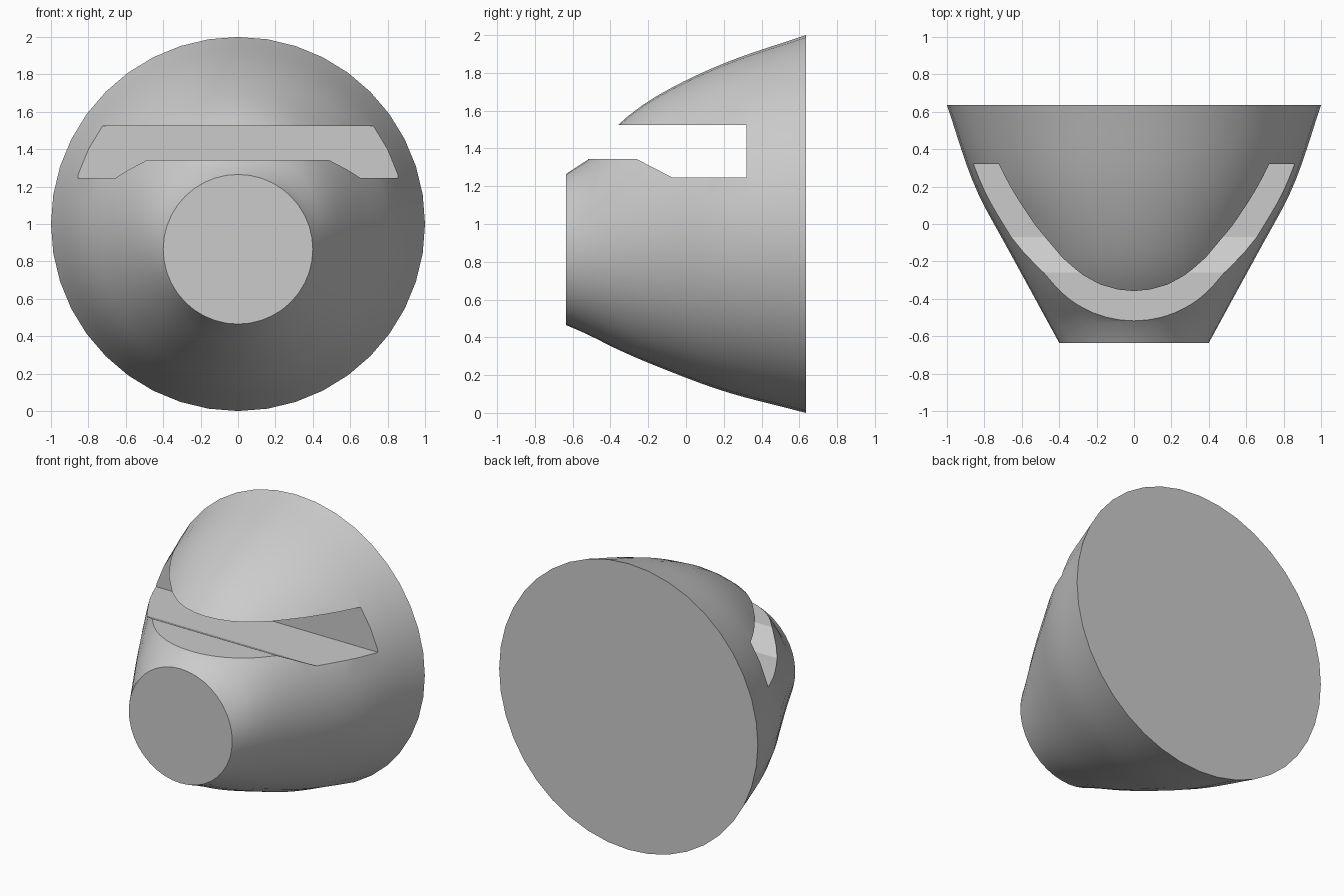
import bpy, bmesh, math

cube = bpy.data.objects.get("Cube")
if cube:
    bpy.data.objects.remove(cube)

grey = bpy.data.materials.new("plain_grey")
grey.use_nodes = True
grey.diffuse_color = (0.6, 0.6, 0.6, 1)
grey.node_tree.nodes["Principled BSDF"].inputs["Base Color"].default_value = (0.6, 0.6, 0.6, 1)

SEGMENTS, RINGS = 40, 16
FRONT, BACK = -0.635, 0.635
NOSE_R, NOSE_Z = 0.4, 0.865

# Shell sections from front to back
STATIONS = [FRONT, -0.52, -0.36, -0.15, 0.2, BACK]
TOP = [1.2, 1.34, 1.525, 1.68, 1.85, 2.0]
BOTTOM = [0.465, 0.415, 0.335, 0.245, 0.115, 0.0]
WIDTH = [NOSE_R, 0.463, 0.55, 0.665, 0.85, 1.0]
CENTRE = [NOSE_Z, 0.89, 0.93, 0.955, 0.985, 1.0]


def smooth_value(values, y):
    """Cubic interpolation of a station list at depth y."""
    last = len(STATIONS) - 1
    i = max(k for k in range(last) if STATIONS[k] <= y + 1e-6)

    def slope(k):
        a, b = max(k - 1, 0), min(k + 1, last)
        return (values[b] - values[a]) / (STATIONS[b] - STATIONS[a])

    h = STATIONS[i + 1] - STATIONS[i]
    t = (y - STATIONS[i]) / h
    s = 1 - t
    return (values[i] * (1 + 2 * t) * s * s + slope(i) * h * t * s * s
            + values[i + 1] * t * t * (3 - 2 * t) - slope(i + 1) * h * t * t * s)


def shell_point(angle, t):
    start = FRONT + 0.115 * max(0, math.sin(angle))
    y = start + (BACK - start) * t
    mid = smooth_value(CENTRE, y)
    if math.sin(angle) > 0:
        height = max(smooth_value(TOP, y) - mid, NOSE_R)
    else:
        height = mid - smooth_value(BOTTOM, y)
    return (smooth_value(WIDTH, y) * math.cos(angle), y, mid + height * math.sin(angle))


def make_object(name, bm):
    bmesh.ops.remove_doubles(bm, verts=bm.verts, dist=1e-4)
    bmesh.ops.recalc_face_normals(bm, faces=bm.faces)
    mesh = bpy.data.meshes.new(name)
    bm.to_mesh(mesh)
    bm.free()
    mesh.materials.append(grey)
    obj = bpy.data.objects.new(name, mesh)
    bpy.context.collection.objects.link(obj)
    return obj


# Lofted shell: round nose, slanted bevel over it, then the flaring body
bm = bmesh.new()
angles = [2 * math.pi * i / SEGMENTS for i in range(SEGMENTS)]
rings = [[bm.verts.new((NOSE_R * math.cos(a), FRONT, NOSE_Z + NOSE_R * math.sin(a))) for a in angles]]
for r in range(RINGS + 1):
    rings.append([bm.verts.new(shell_point(a, r / RINGS)) for a in angles])
for near, far in zip(rings, rings[1:]):
    for i in range(SEGMENTS):
        j = (i + 1) % SEGMENTS
        bm.faces.new((near[i], near[j], far[j], far[i]))
bm.faces.new(rings[0])
bm.faces.new(rings[-1])
shell = make_object("shell", bm)

# Slot cutter: side profile pushed right across the shell
profile = [(-1, 1.525), (0.32, 1.525), (0.32, 1.245), (-0.07, 1.245), (-0.26, 1.343), (-1, 1.343)]
bm = bmesh.new()
face = bm.faces.new([bm.verts.new((-1.5, y, z)) for y, z in profile])
pushed = bmesh.ops.extrude_face_region(bm, geom=[face])["geom"]
bmesh.ops.translate(bm, vec=(3, 0, 0), verts=[g for g in pushed if isinstance(g, bmesh.types.BMVert)])
cutter = make_object("slot_cutter", bm)
cutter.hide_render = True
cutter.hide_set(True)

bpy.ops.object.select_all(action="DESELECT")
shell.select_set(True)
bpy.context.view_layer.objects.active = shell
slot = shell.modifiers.new("slot", "BOOLEAN")
slot.operation = "DIFFERENCE"
slot.solver = "EXACT"
slot.object = cutter
bpy.ops.object.modifier_apply(modifier=slot.name)
bpy.data.objects.remove(cutter)
bpy.ops.object.shade_smooth_by_angle(angle=math.radians(25))
